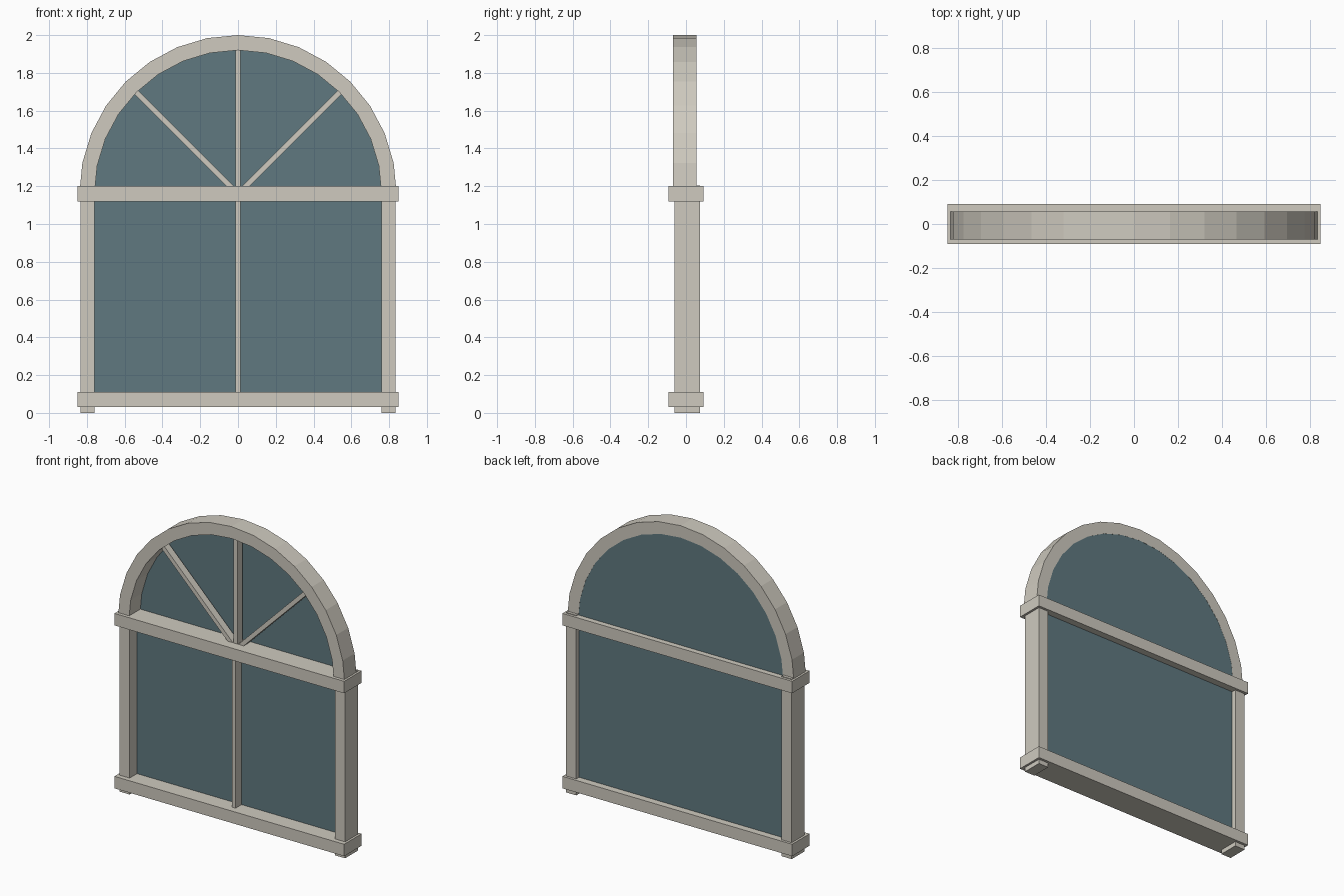
import bpy, bmesh, math
from mathutils import Matrix

if "Cube" in bpy.data.objects:
    bpy.data.objects.remove(bpy.data.objects["Cube"])

ARCH_Z, R_OUT, R_IN, SEG = 1.16, 0.84, 0.76, 16


def material(name, rgb):
    m = bpy.data.materials.new(name)
    m.diffuse_color = (*rgb, 1)
    m.use_nodes = True
    m.node_tree.nodes["Principled BSDF"].inputs["Base Color"].default_value = m.diffuse_color
    return m


FRAME = material("warm_stone", (0.62, 0.59, 0.52))
GLASS = material("blue_grey_glass", (0.115, 0.19, 0.215))


def finish(bm, name, mat):
    bmesh.ops.recalc_face_normals(bm, faces=bm.faces)
    me = bpy.data.meshes.new(name)
    bm.to_mesh(me)
    bm.free()
    me.materials.append(mat)
    ob = bpy.data.objects.new(name, me)
    bpy.context.collection.objects.link(ob)
    return ob


def box(name, x, y, z, mat, turn=None):
    """Box from (min, max) ranges, optionally transformed by a matrix."""
    bm = bmesh.new()
    bmesh.ops.create_cube(bm, size=1)
    for v in bm.verts:
        for i, r in enumerate((x, y, z)):
            v.co[i] = r[0] if v.co[i] < 0 else r[1]
    if turn:
        bm.transform(turn)
    return finish(bm, name, mat)


def prism(name, outline, y, mat):
    """Extrude an outline in the xz plane along y."""
    bm = bmesh.new()
    face = bm.faces.new([bm.verts.new((px, y[0], pz)) for px, pz in outline])
    res = bmesh.ops.extrude_face_region(bm, geom=[face])
    for v in res["geom"]:
        if isinstance(v, bmesh.types.BMVert):
            v.co.y = y[1]
    return finish(bm, name, mat)


def arc(r):
    return [(r * math.cos(math.pi * i / SEG), ARCH_Z + r * math.sin(math.pi * i / SEG))
            for i in range(SEG + 1)]


# Side posts
for side, x in (("left", (-0.835, -0.76)), ("right", (0.76, 0.835))):
    box(side + "_post", x, (-0.06, 0.075), (0, 1.205), FRAME)

# Sill and transom
box("sill", (-0.85, 0.85), (-0.092, 0.092), (0.03, 0.11), FRAME)
box("transom", (-0.85, 0.85), (-0.092, 0.092), (1.12, 1.2), FRAME)

# Arched head
prism("arch", arc(R_OUT) + arc(R_IN)[::-1], (-0.07, 0.056), FRAME)

# Glass panes
box("lower_glass", (-0.77, 0.77), (0.018, 0.045), (0.07, 1.16), GLASS)
prism("arch_glass", arc(R_IN), (0.048, 0.055), GLASS)

# Glazing bars: one below, three fanning out above
box("lower_bar", (-0.014, 0.014), (-0.045, 0.018), (0.07, 1.16), FRAME)
for name, angle in (("left_bar", -45), ("centre_bar", 0), ("right_bar", 45)):
    turn = Matrix.Translation((0, 0, ARCH_Z)) @ Matrix.Rotation(math.radians(angle), 4, 'Y')
    box(name, (-0.014, 0.014), (-0.025, 0.025), (0, R_IN), FRAME, turn)
